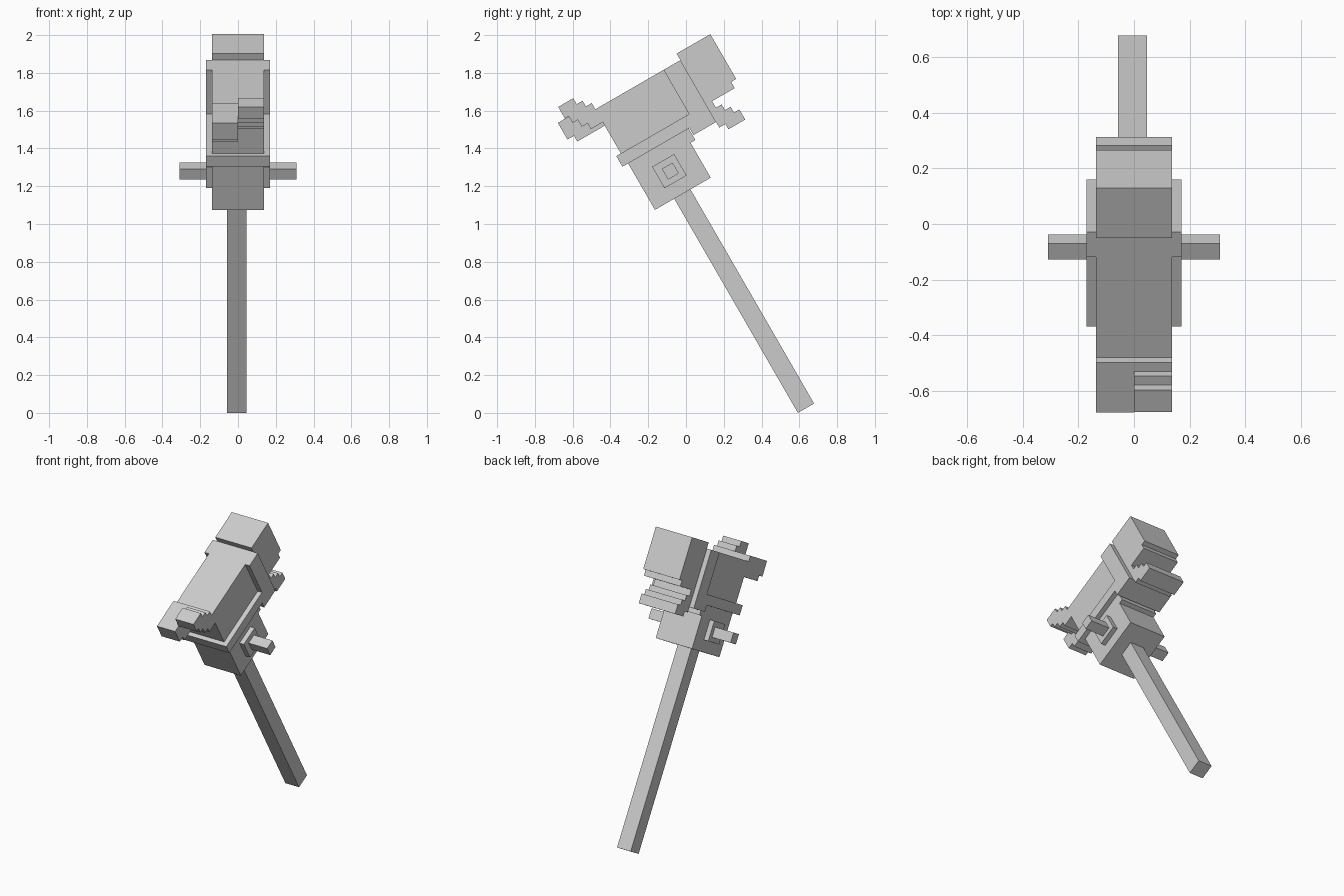
import bpy, bmesh, math
from mathutils import Matrix

cube = bpy.data.objects.get("Cube")
if cube:
    bpy.data.objects.remove(cube, do_unlink=True)

grey = bpy.data.materials.new("plain_grey")
grey.use_nodes = True
colour = (0.6, 0.6, 0.6, 1)
grey.diffuse_color = colour
grey.node_tree.nodes["Principled BSDF"].inputs["Base Color"].default_value = colour

# The hammer is drawn upright, then the whole thing leans back
LEAN = Matrix.Rotation(math.radians(30), 4, 'X')
HALF = 0.137   # half width of the head
WIDE = 0.17    # half width of the raised trim


def prism(name, outline, x0, x1):
    """Extrude a side outline of (depth, height) points from x0 to x1."""
    bm = bmesh.new()
    face = bm.faces.new([bm.verts.new((x0, d, h)) for d, h in outline])
    out = bmesh.ops.extrude_face_region(bm, geom=[face])
    moved = [v for v in out["geom"] if isinstance(v, bmesh.types.BMVert)]
    bmesh.ops.translate(bm, verts=moved, vec=(x1 - x0, 0, 0))
    bmesh.ops.recalc_face_normals(bm, faces=bm.faces)
    bm.transform(LEAN)
    mesh = bpy.data.meshes.new(name)
    bm.to_mesh(mesh)
    bm.free()
    mesh.materials.append(grey)
    obj = bpy.data.objects.new(name, mesh)
    bpy.context.collection.objects.link(obj)
    return obj


def block(name, d0, d1, h0, h1, x0=-HALF, x1=HALF):
    return prism(name, [(d0, h0), (d1, h0), (d1, h1), (d0, h1)], x0, x1)


# Handle and the socket it enters
block("handle", 0.513, 0.612, -0.296, 1.02, -0.057, 0.046)
block("socket", 0.395, 0.736, 1.013, 1.297)
block("socket_rear_step", 0.736, 0.765, 1.226, 1.297)

# Head body with the raised L-shaped trim around it
block("head_body", 0.388, 0.805, 1.362, 1.632)
prism("head_trim", [(0.36, 1.297), (0.77, 1.297), (0.77, 1.254), (0.908, 1.254),
                    (0.908, 1.632), (0.805, 1.632), (0.805, 1.362), (0.36, 1.362)],
      -WIDE, WIDE)

# Plate and peg on each side of the socket
for side, s in (("left", 1), ("right", -1)):
    block(side + "_plate", 0.496, 0.631, 1.087, 1.218, s * HALF, s * WIDE)
    block(side + "_peg", 0.535, 0.601, 1.117, 1.183, s * WIDE, s * 0.31)

# Striking block with its stepped underside
prism("striking_block", [(0.912, 1.672), (1.114, 1.672), (1.114, 1.398), (1.083, 1.398),
                         (1.083, 1.36), (0.908, 1.36), (0.908, 1.672)], -HALF, HALF)

# Stepped rear jaw below the striking block
prism("rear_jaw", [(0.908, 1.36), (0.945, 1.36), (0.945, 1.32), (0.98, 1.32),
                   (0.98, 1.285), (1.015, 1.285), (1.015, 1.25), (1.048, 1.25),
                   (1.048, 1.188), (0.945, 1.188), (0.945, 1.22), (0.908, 1.22)],
      -HALF, HALF)

# Two front claws, the left one climbing in steps
prism("left_claw", [(0.388, 1.553), (0.388, 1.67), (0.352, 1.67), (0.352, 1.705),
                    (0.316, 1.705), (0.316, 1.741), (0.224, 1.741), (0.224, 1.67),
                    (0.248, 1.67), (0.248, 1.63), (0.28, 1.63), (0.28, 1.588),
                    (0.315, 1.588), (0.315, 1.553)], 0, HALF)
prism("right_claw", [(0.388, 1.532), (0.388, 1.669), (0.18, 1.669), (0.18, 1.567),
                     (0.22, 1.567), (0.22, 1.532)], -HALF, 0)
